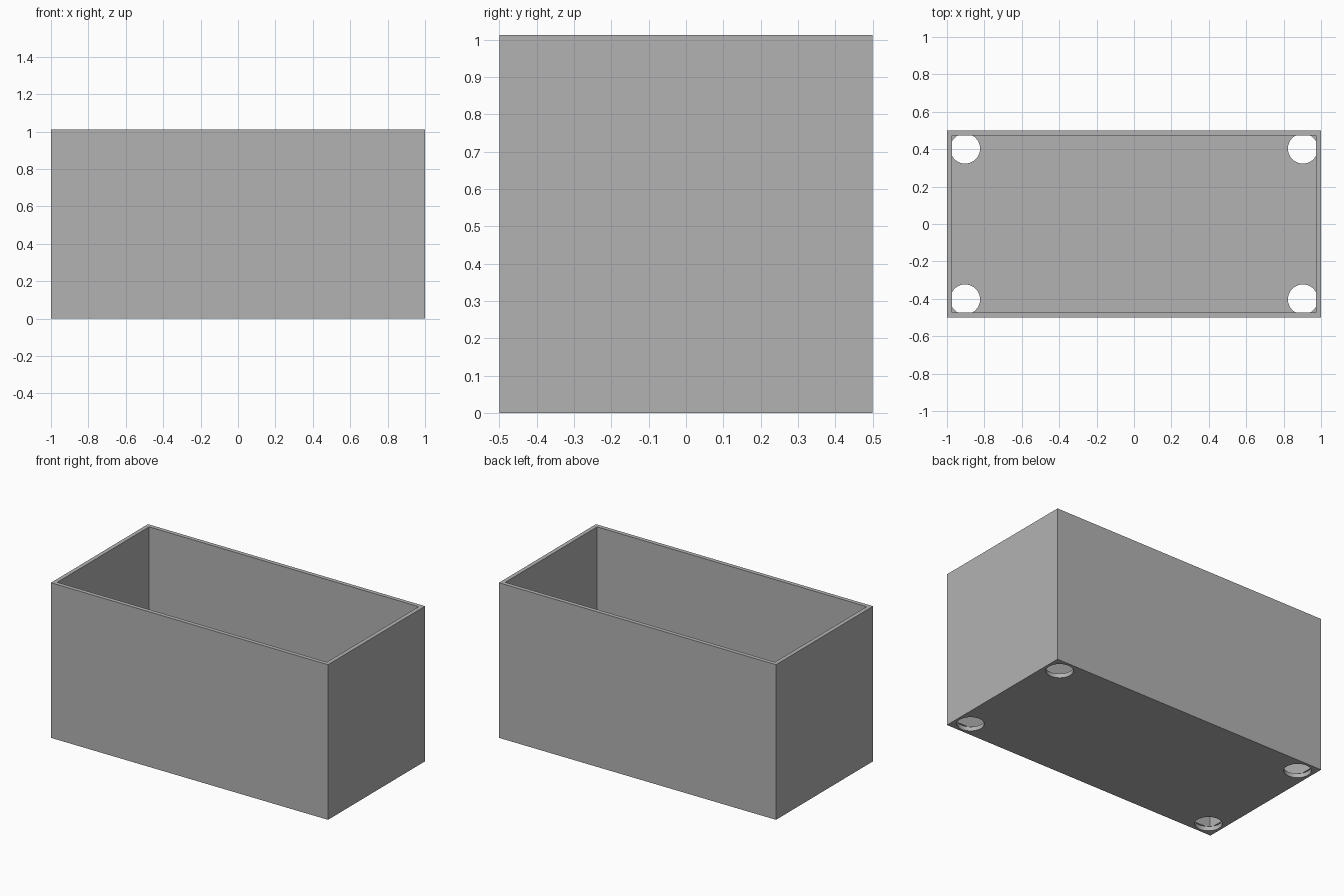
import bpy, bmesh

if "Cube" in bpy.data.objects:
    bpy.data.objects.remove(bpy.data.objects["Cube"])

L, W, H = 2.0, 1.0, 1.012     # outer size
T = 0.027                     # wall and floor thickness
HOLE_X, HOLE_Y, HOLE_R = 0.903, 0.403, 0.08

grey = bpy.data.materials.new("grey")
grey.diffuse_color = (0.45, 0.45, 0.45, 1)
grey.use_nodes = True
grey.node_tree.nodes["Principled BSDF"].inputs["Base Color"].default_value = grey.diffuse_color


def finish(bm, name):
    bmesh.ops.recalc_face_normals(bm, faces=bm.faces)
    mesh = bpy.data.meshes.new(name)
    bm.to_mesh(mesh)
    bm.free()
    mesh.materials.append(grey)
    obj = bpy.data.objects.new(name, mesh)
    bpy.context.collection.objects.link(obj)
    return obj


# Open planter box: inset the top face for the rim, then push it down to the floor
bm = bmesh.new()
bmesh.ops.create_cube(bm, size=1)
for v in bm.verts:
    v.co = (v.co.x * L, v.co.y * W, (v.co.z + 0.5) * H)
top = max(bm.faces, key=lambda f: f.calc_center_median().z)
bmesh.ops.inset_region(bm, faces=[top], thickness=T, use_even_offset=True)
inner = bmesh.ops.extrude_discrete_faces(bm, faces=[top])["faces"][0]
bmesh.ops.translate(bm, verts=inner.verts, vec=(0, 0, T - H))
box = finish(bm, "planter_box")

# Drain holes in the four floor corners, just touching the walls' undersides
bm = bmesh.new()
for sx in (-1, 1):
    for sy in (-1, 1):
        made = bmesh.ops.create_cone(bm, cap_ends=True, segments=40, radius1=HOLE_R,
                                     radius2=HOLE_R, depth=0.1)
        bmesh.ops.translate(bm, verts=made["verts"],
                            vec=(sx * HOLE_X, sy * HOLE_Y, T + 0.0005 - 0.05))
cutter = finish(bm, "drain_hole_cutter")
cutter.hide_render = True
cutter.hide_set(True)

cut = box.modifiers.new("drain_holes", 'BOOLEAN')
cut.operation = 'DIFFERENCE'
cut.solver = 'EXACT'
cut.object = cutter

# Smooth hole rims, sharp box edges
bpy.context.view_layer.objects.active = box
box.select_set(True)
bpy.ops.object.modifier_apply(modifier=cut.name)
bpy.data.objects.remove(cutter)
bpy.ops.object.shade_smooth_by_angle()
